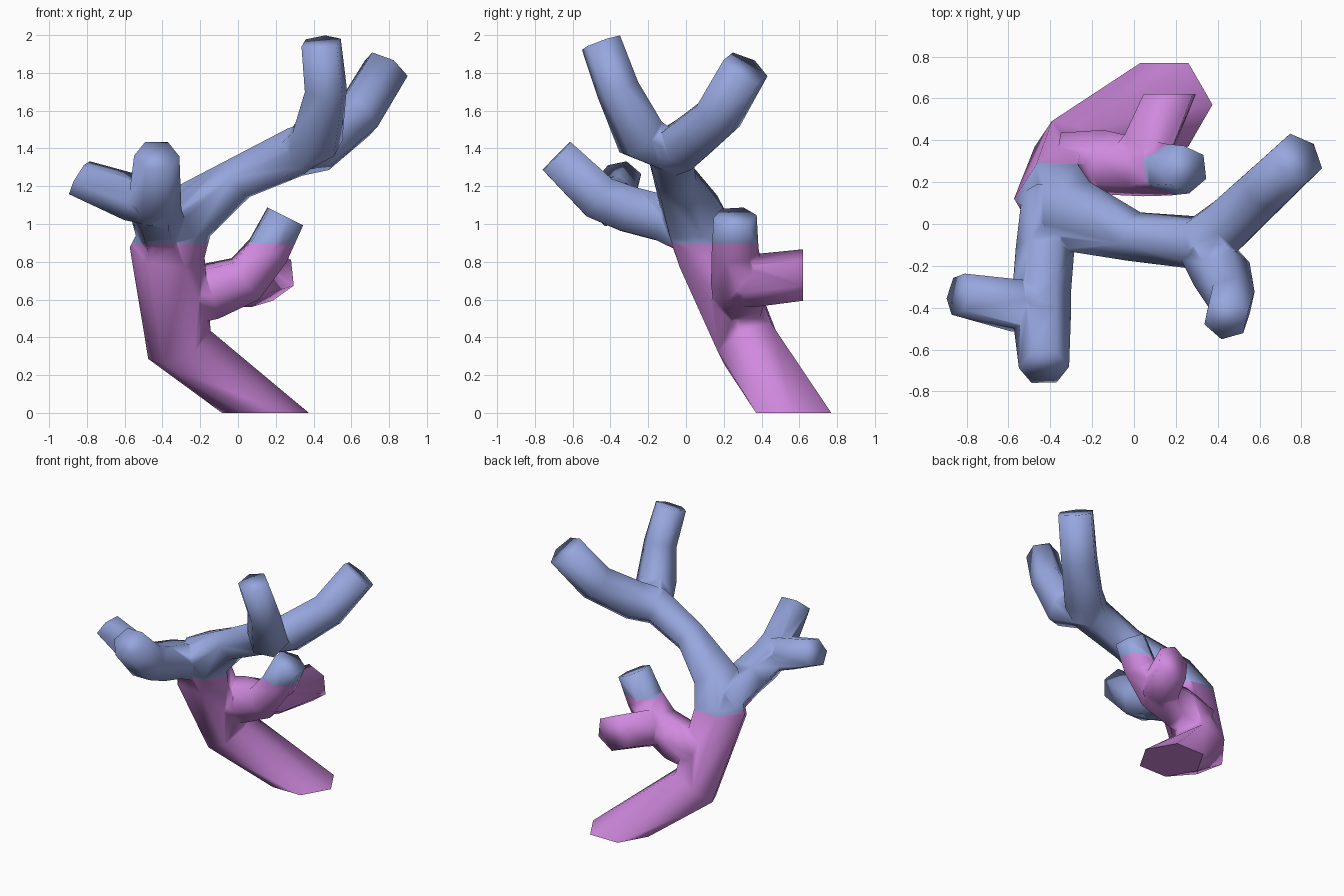
import bpy, bmesh, math
from mathutils import Vector

if "Cube" in bpy.data.objects:
    bpy.data.objects.remove(bpy.data.objects["Cube"])

SIDES = 6


def material(name, rgb):
    m = bpy.data.materials.new(name)
    m.diffuse_color = (*rgb, 1)
    m.use_nodes = True
    m.node_tree.nodes["Principled BSDF"].inputs["Base Color"].default_value = m.diffuse_color
    return m


def tube(name, nodes, start=None, end=None, ref=(1, 0, 0)):
    """Six-sided tube through (x, y, z, radius) nodes, mitred at each bend."""
    pts = [Vector(n[:3]) for n in nodes]
    bm = bmesh.new()
    rings, u = [], Vector(ref)
    for i, p in enumerate(pts):
        before = (p - pts[i - 1]).normalized() if i else None
        after = (pts[i + 1] - p).normalized() if i < len(pts) - 1 else None
        t = ((before or after) + (after or before)).normalized()
        if i == 0 and start:
            t = Vector(start).normalized()
        if after is None and end:
            t = Vector(end).normalized()
        u = (u - t * u.dot(t)).normalized()
        v = t.cross(u)
        ring = []
        for k in range(SIDES):
            a = 2 * math.pi * k / SIDES
            ring.append(bm.verts.new(p + (u * math.cos(a) + v * math.sin(a)) * nodes[i][3]))
        rings.append(ring)
    # Split each side along its outward (convex) diagonal
    for lo, hi in zip(rings, rings[1:]):
        for k in range(SIDES):
            j = (k + 1) % SIDES
            a, b, c, d = lo[k], lo[j], hi[j], hi[k]
            n = (b.co - a.co).cross(c.co - a.co)
            if (d.co - a.co).dot(n) < 0:
                bm.faces.new((a, b, c)), bm.faces.new((a, c, d))
            else:
                bm.faces.new((a, b, d)), bm.faces.new((b, c, d))
    bm.faces.new(rings[0][::-1])
    bm.faces.new(rings[-1])
    bmesh.ops.recalc_face_normals(bm, faces=bm.faces)
    me = bpy.data.meshes.new(name)
    bm.to_mesh(me)
    bm.free()
    ob = bpy.data.objects.new(name, me)
    bpy.context.collection.objects.link(ob)
    return ob


# Trunk, running on into the long upper right branch
trunk = tube("branching_trunk", [
    (0.145, 0.57, 0, 0.23), (-0.31, 0.33, 0.36, 0.185), (-0.375, 0.125, 0.85, 0.2),
    (-0.29, 0.04, 1.04, 0.18), (0.0, -0.06, 1.24, 0.12), (0.30, -0.09, 1.38, 0.135),
    (0.44, -0.01, 1.42, 0.145), (0.63, 0.17, 1.57, 0.135), (0.785, 0.315, 1.825, 0.13)],
    start=(0, 0, 1))

# Side branches
branches = [
    tube("upright_branch", [(0.30, -0.07, 1.375, 0.115), (0.42, -0.24, 1.46, 0.145),
                            (0.465, -0.36, 1.71, 0.117), (0.44, -0.45, 1.96, 0.11)]),
    tube("front_branch", [(-0.385, 0.13, 0.92, 0.15), (-0.425, -0.12, 1.03, 0.14),
                          (-0.44, -0.31, 1.08, 0.14), (-0.44, -0.46, 1.14, 0.138),
                          (-0.43, -0.685, 1.36, 0.12)]),
    tube("left_twig", [(-0.42, -0.40, 1.10, 0.12), (-0.56, -0.39, 1.14, 0.13),
                       (-0.84, -0.335, 1.245, 0.105)], end=(-0.85, 0.17, 0.5)),
    tube("lower_branch", [(-0.33, 0.28, 0.60, 0.16), (-0.14, 0.295, 0.645, 0.158),
                          (0.04, 0.27, 0.71, 0.14), (0.16, 0.26, 0.86, 0.125),
                          (0.25, 0.26, 1.04, 0.115)]),
    tube("back_twig", [(-0.04, 0.27, 0.68, 0.12), (0.06, 0.36, 0.70, 0.14),
                       (0.17, 0.62, 0.73, 0.137)], end=(0, 1, 0), ref=(0, 0, 1)),
]

# Fuse the branches into the trunk
bpy.context.view_layer.objects.active = trunk
for b in branches:
    m = trunk.modifiers.new("fuse", 'BOOLEAN')
    m.operation = 'UNION'
    m.solver = 'EXACT'
    m.object = b
    bpy.ops.object.modifier_apply(modifier=m.name)
    bpy.data.objects.remove(b)

# Pink below the colour line, blue above
trunk.data.materials.clear()
trunk.data.materials.append(material("pink", (0.63, 0.25, 0.73)))
trunk.data.materials.append(material("periwinkle_blue", (0.305, 0.381, 0.73)))
LINE = 0.9
bm = bmesh.new()
bm.from_mesh(trunk.data)
bmesh.ops.bisect_plane(bm, geom=bm.verts[:] + bm.edges[:] + bm.faces[:],
                       plane_co=(0, 0, LINE), plane_no=(0, 0, 1))
for f in bm.faces:
    z = f.calc_center_median().z
    f.material_index = int(z > LINE)
    f.smooth = z > 0.01  # soft shading all over, flat underside
bm.to_mesh(trunk.data)
bm.free()
